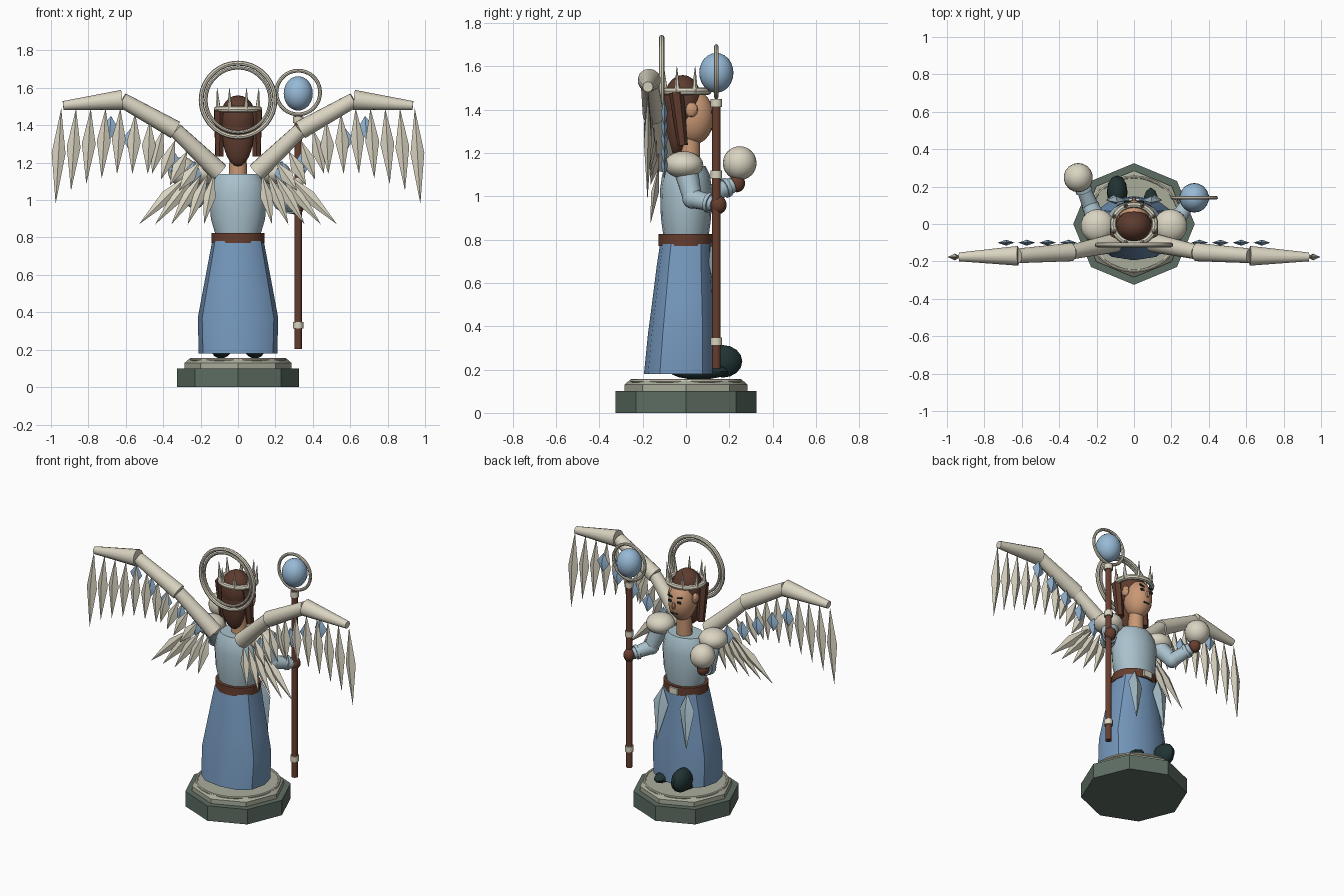
import bpy, bmesh, math
from mathutils import Vector, Matrix

cube = bpy.data.objects.get("Cube")
if cube:
    bpy.data.objects.remove(cube, do_unlink=True)
made = []


def material(name, r, g, b):
    m = bpy.data.materials.new(name)
    m.use_nodes = True
    lin = [(c / 255) ** 2.2 for c in (r, g, b)] + [1]
    m.diffuse_color = lin
    m.node_tree.nodes["Principled BSDF"].inputs["Base Color"].default_value = lin
    return m


cream = material("cream", 217, 211, 192)
skirt_blue = material("skirt blue", 116, 150, 187)
pale_blue = material("pale blue", 168, 192, 203)
orb_blue = material("orb blue", 150, 184, 213)
hair_brown = material("hair brown", 94, 62, 50)
leather = material("leather brown", 102, 64, 50)
skin = material("skin", 200, 150, 116)
stone = material("dark stone", 94, 109, 99)
plate_grey = material("plate grey", 168, 172, 154)
dark = material("dark teal", 38, 54, 54)


def finish(name, bm, mat):
    bmesh.ops.recalc_face_normals(bm, faces=bm.faces)
    mesh = bpy.data.meshes.new(name)
    bm.to_mesh(mesh)
    bm.free()
    mesh.materials.append(mat)
    ob = bpy.data.objects.new(name, mesh)
    bpy.context.collection.objects.link(ob)
    made.append(ob)
    return ob


def loft(name, rings, mat, n=16, power=1.0):
    """Stack of rings given as (z, x radius, y radius, y centre)."""
    bm = bmesh.new()
    loops = []
    for z, rx, ry, cy in rings:
        loop = []
        for i in range(n):
            a = math.tau * i / n
            c, s = math.cos(a), math.sin(a)
            x = math.copysign(abs(c) ** power, c) * rx
            y = math.copysign(abs(s) ** power, s) * ry
            loop.append(bm.verts.new((x, cy + y, z)))
        loops.append(loop)
    for low, high in zip(loops, loops[1:]):
        for i in range(n):
            j = (i + 1) % n
            bm.faces.new((low[i], low[j], high[j], high[i]))
    bm.faces.new(loops[0])
    bm.faces.new(loops[-1])
    return finish(name, bm, mat)


def rod(name, start, end, r1, r2, mat, n=14):
    a, b = Vector(start), Vector(end)
    bm = bmesh.new()
    turn = (b - a).to_track_quat('Z', 'Y').to_matrix().to_4x4()
    bmesh.ops.create_cone(bm, cap_ends=True, segments=n, radius1=r1, radius2=r2,
                          depth=(b - a).length, matrix=Matrix.Translation((a + b) / 2) @ turn)
    return finish(name, bm, mat)


def ball(name, centre, size, mat, n=18):
    bm = bmesh.new()
    bmesh.ops.create_uvsphere(bm, u_segments=n, v_segments=n * 2 // 3, radius=1,
                              matrix=Matrix.Translation(centre) @ Matrix.Diagonal((*size, 1)))
    return finish(name, bm, mat)


def box(name, centre, size, mat, roll=0):
    bm = bmesh.new()
    bmesh.ops.create_cube(bm, size=1, matrix=Matrix.Translation(centre)
                          @ Matrix.Rotation(roll, 4, 'Y') @ Matrix.Diagonal((*size, 1)))
    return finish(name, bm, mat)


def ring(name, centre, major, minor, mat, upright=True, squash=1.0):
    bpy.ops.mesh.primitive_torus_add(location=centre, major_radius=major, minor_radius=minor,
                                     major_segments=36, minor_segments=8,
                                     rotation=(math.pi / 2 if upright else 0, 0, 0))
    ob = bpy.context.object
    ob.name = name
    ob.scale.y = squash
    ob.data.materials.append(mat)
    made.append(ob)


def feathers(name, blades, width, depth, mat, widest=0.5):
    """Four-sided pointed blades, each given as (top, tip)."""
    bm = bmesh.new()
    for top, tip in blades:
        top, tip = Vector(top), Vector(tip)
        across = (tip - top).cross(Vector((0, 1, 0))).normalized() * width
        out = Vector((0, depth, 0))
        mid = top.lerp(tip, widest)
        a, b = bm.verts.new(top), bm.verts.new(tip)
        rim = [bm.verts.new(mid + v) for v in (across, out, -across, -out)]
        for i in range(4):
            bm.faces.new((a, rim[i], rim[(i + 1) % 4]))
            bm.faces.new((b, rim[(i + 1) % 4], rim[i]))
    return finish(name, bm, mat)


# Pedestal
loft("pedestal", [(0, .325, .325, 0), (.1, .325, .325, 0)], stone, 8)
loft("pedestal_plate", [(.1, .285, .285, 0), (.13, .285, .285, 0), (.15, .262, .262, 0)], plate_grey, 8)
ring("pedestal_trim", (0, 0, .148), .252, .008, cream, upright=False)

# Gown, belt and bodice
loft("skirt", [(.18, .21, .172, -.022), (.37, .215, .16, -.015), (.52, .187, .145, -.01),
               (.68, .157, .13, -.005), (.78, .138, .12, 0)], skirt_blue, 12, .8)
loft("belt", [(.77, .143, .127, 0), (.825, .143, .127, 0)], leather, 20)
box("buckle", (0, .127, .797), (.06, .02, .042), cream)
loft("bodice", [(.82, .122, .105, 0), (.9, .145, .116, 0), (1.03, .155, .12, 0),
                (1.1, .14, .11, 0), (1.14, .118, .09, 0)], pale_blue, 16)

# Head
rod("neck", (0, .015, 1.11), (0, .02, 1.28), .05, .046, skin)
ball("head", (0, .035, 1.365), (.086, .095, .125), skin)
ball("nose", (0, .13, 1.365), (.012, .016, .024), skin, 8)
box("mouth", (0, .118, 1.31), (.04, .009, .008), dark)
ball("hair_cap", (0, -.015, 1.43), (.1, .09, .13), hair_brown)
ball("back_hair", (0, -.045, 1.36), (.085, .055, .18), hair_brown)
ring("circlet", (0, 0, 1.485), .112, .017, cream, upright=False, squash=.92)
for i in range(8):
    a = math.tau * (i + .5) / 8
    x, y = .114 * math.cos(a), .105 * math.sin(a)
    rod("circlet_spike", (x, y, 1.48), (x * 1.06, y * 1.06, 1.6), .015, .001, cream, 6)
ring("halo_outer", (0, -.112, 1.535), .197, .013, cream)
ring("halo_inner", (0, -.112, 1.535), .172, .009, cream)

# Mirrored body parts
for s, side in ((1, "left"), (-1, "right")):
    box(side + "_eye", (s * .033, .122, 1.39), (.024, .009, .014), dark)
    box(side + "_brow", (s * .035, .118, 1.42), (.036, .009, .008), dark, -s * .25)
    ball(side + "_ear", (s * .088, .025, 1.4), (.018, .03, .035), skin, 10)
    rod(side + "_hair_lock", (s * .098, -.045, 1.48), (s * .1, -.015, 1.235), .034, .024, hair_brown, 6)
    ball(side + "_pauldron", (s * .195, -.01, 1.145), (.09, .09, .063), cream)
    ball(side + "_shoe", (s * .09, .06, .192), (.05, .135, .038), dark, 12)
    feathers(side + "_hip_panel", [((s * .09, .115, .8), (s * .11, .155, .44))], .055, .022, pale_blue, .3)
ball("raised_boot", (-.09, .17, .238), (.056, .09, .075), dark, 12)

# Arms, bent at the elbow
for side, shoulder, elbow, hand in (
        ("left", (.19, 0, 1.12), (.235, .03, .99), (.315, .15, .96)),
        ("right", (-.19, 0, 1.12), (-.23, .09, 1.0), (-.29, .235, 1.06))):
    e, h = Vector(elbow), Vector(hand)
    rod(side + "_upper_arm", shoulder, elbow, .056, .044, pale_blue)
    ball(side + "_elbow", elbow, (.048, .048, .048), pale_blue, 12)
    rod(side + "_forearm", e, e.lerp(h, .85), .045, .036, pale_blue)
    rod(side + "_cuff", e.lerp(h, .6), e.lerp(h, .72), .047, .045, pale_blue)
    ball(side + "_glove", hand, (.036, .038, .042), leather, 12)
ball("held_globe", (-.298, .248, 1.153), (.078, .078, .078), cream)

# Staff
sx, sy = .322, .14
rod("staff", (sx, sy, .205), (sx, sy, 1.45), .02, .02, leather, 12)
for z in (.33, 1.1, 1.43):
    rod("staff_collar", (sx, sy, z - .018), (sx, sy, z + .018), .027, .027, cream, 12)
ball("staff_orb", (sx, sy, 1.57), (.079, .079, .092), orb_blue)
ring("staff_ring", (sx, sy, 1.575), .117, .01, cream)

# Wings
for s, side in ((1, "left"), (-1, "right")):
    joints = [(s * .1, -.1, 1.15), (s * .335, -.15, 1.375), (s * .62, -.17, 1.535), (s * .935, -.176, 1.505)]
    for i, (r1, r2) in enumerate(((.052, .04), (.05, .04), (.054, .024))):
        rod(f"{side}_wing_bone_{i + 1}", joints[i], joints[i + 1], r1, r2, cream)

    # Long flight feathers, shorter towards the body
    flight = []
    for i in range(7):
        x = .945 - i * .079
        z_top = 1.49 if x > .6 else 1.49 - (.6 - x) * .5
        tip = .98 + .16 * min(1, i / 4) ** .6
        flight.append(((s * x, -.175, z_top), (s * (x + .03 - i * .003), -.178, tip)))
    feathers(side + "_flight_feathers", flight, .037, .018, cream, .47)

    # Middle row below the inner bone
    middle = [((s * (.4 - i * .065), -.16 + i * .012, 1.38 - i * .058),
               (s * (.46 - i * .048), -.165, 1.14 - i * .03)) for i in range(4)]
    feathers(side + "_middle_feathers", middle, .036, .018, cream)

    # Lower fan spreading beside the waist
    fan = [((s * (.26 - i * .033), -.125, 1.14), (s * (.53 - i * .087), -.165, .87)) for i in range(5)]
    feathers(side + "_lower_feathers", fan, .034, .018, cream, .45)

    # Small coloured coverts on the inner face of the wing
    coverts = [((s * (.235 + i * .111), -.1, 1.21 + i * .06),
                (s * (.245 + i * .111), -.1, 1.08 + i * .06)) for i in range(5)]
    feathers(side + "_coverts", coverts, .045, .016, orb_blue)

# Smooth the rounded surfaces and keep real edges crisp
bpy.ops.object.select_all(action='DESELECT')
for ob in made:
    ob.select_set(True)
bpy.context.view_layer.objects.active = made[0]
bpy.ops.object.shade_smooth_by_angle(angle=math.radians(35))
